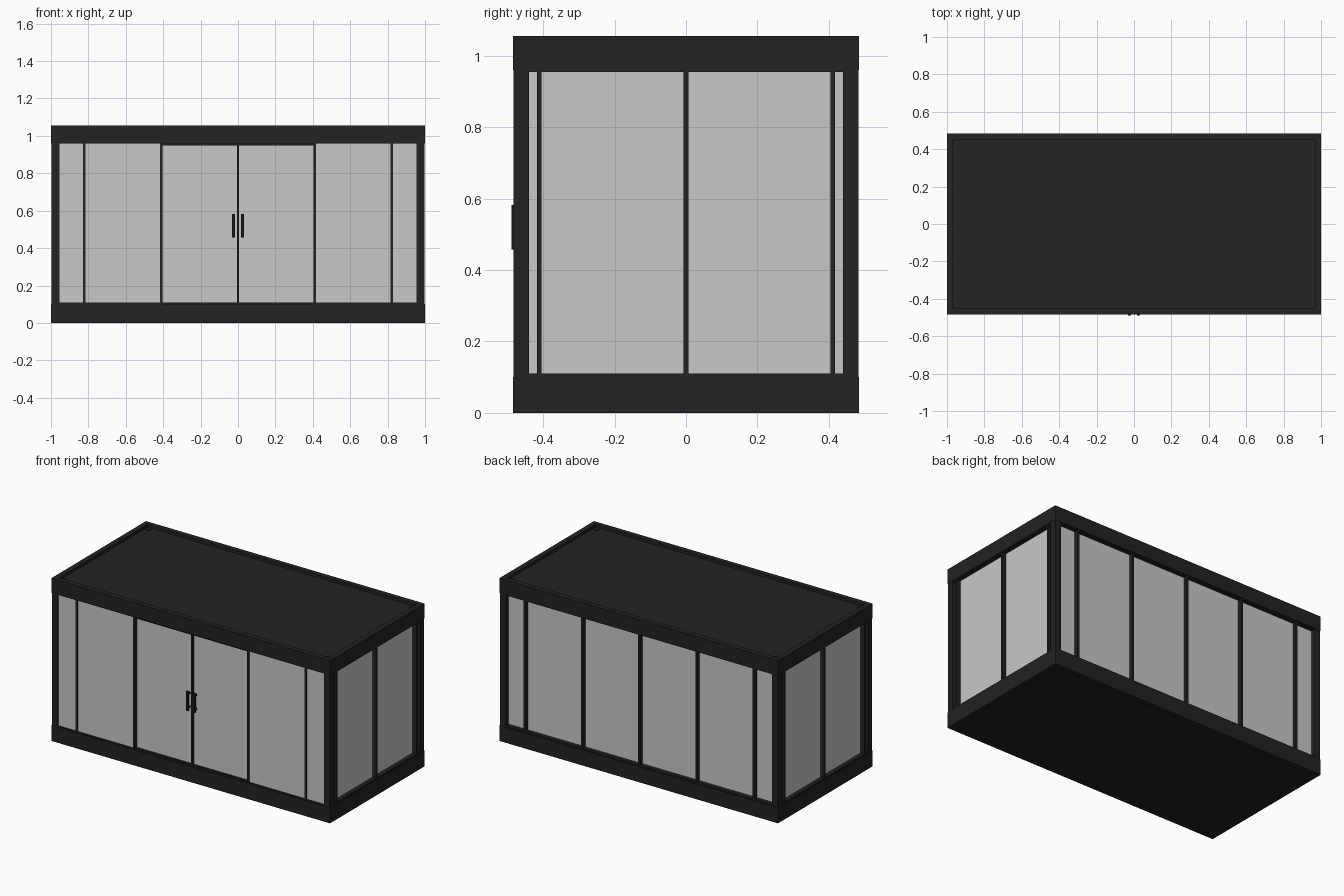
import bpy, bmesh, math
from mathutils import Matrix, Vector

if "Cube" in bpy.data.objects:
    bpy.data.objects.remove(bpy.data.objects["Cube"])

HX, HY, H = 1.0, 0.485, 1.055      # half length, half depth, height
Z0, Z1 = 0.10, 0.96                # wall opening between base and header
POST = 0.045


def material(name, rgb):
    m = bpy.data.materials.new(name)
    m.diffuse_color = (*rgb, 1)
    m.use_nodes = True
    m.node_tree.nodes["Principled BSDF"].inputs["Base Color"].default_value = m.diffuse_color
    return m


FRAME = material("charcoal frame", (0.016, 0.016, 0.016))
DARK = material("black hardware", (0.010, 0.010, 0.010))
GLASS = material("pale grey glass", (0.57, 0.58, 0.57))


def make(name, bm, mat):
    me = bpy.data.meshes.new(name)
    bm.to_mesh(me)
    bm.free()
    me.materials.append(mat)
    ob = bpy.data.objects.new(name, me)
    bpy.context.collection.objects.link(ob)
    return ob


def add_box(bm, x, y, z):
    size = Vector((x[1] - x[0], y[1] - y[0], z[1] - z[0]))
    mid = Vector((sum(x) / 2, sum(y) / 2, sum(z) / 2))
    bmesh.ops.create_cube(bm, size=1, matrix=Matrix.Translation(mid) @ Matrix.Diagonal((*size, 1)))


def boxes(name, mat, items):
    bm = bmesh.new()
    for it in items:
        add_box(bm, *it)
    return make(name, bm, mat)


def ring(name, z, w):
    """Rectangular frame of four beams around the footprint."""
    items = [((-HX, HX), (s * HY - w * (s > 0), s * HY + w * (s < 0)), z) for s in (-1, 1)]
    items += [((s * HX - w * (s > 0), s * HX + w * (s < 0)), (-HY + w, HY - w), z) for s in (-1, 1)]
    return boxes(name, FRAME, items)


def wall(name, angle, dist, half, marks, glass_in, bar_in):
    """Glazed wall: built facing -y, then turned into place."""
    inner = half - POST
    y = -dist
    bars = [((m - 0.0065, m + 0.0065), (y + bar_in, y + glass_in + 0.02), (Z0, Z1)) for m in marks]
    bars += [((-inner, inner), (y + bar_in, y + glass_in + 0.02), z)
             for z in ((Z0, Z0 + 0.01), (Z1 - 0.006, Z1))]
    parts = [boxes(name + "_mullions", FRAME, bars),
             boxes(name + "_glass", GLASS,
                   [((-inner, inner), (y + glass_in, y + glass_in + 0.008), (Z0, Z1))])]
    for p in parts:
        p.data.transform(Matrix.Rotation(angle, 4, 'Z'))


# Base, header and corner posts
ring("base_frame", (0, Z0), 0.033)
ring("header_frame", (Z1, H), 0.033)
boxes("floor", FRAME, [((-0.967, 0.967), (-0.452, 0.452), (0.006, 0.095))])
boxes("roof_panel", FRAME, [((-0.967, 0.967), (-0.452, 0.452), (Z1 + 0.005, H - 0.018))])
boxes("corner_posts", FRAME,
      [(tuple(sorted((sx * (HX - POST), sx * (HX - 0.002)))),
        tuple(sorted((sy * (HY - POST), sy * (HY - 0.002)))), (Z0, Z1))
       for sx in (-1, 1) for sy in (-1, 1)])

# Back and side walls with deep mullions
wall("back_wall", math.pi, HY, HX, (-0.822, -0.41, 0, 0.41, 0.822), 0.030, 0.004)
wall("right_wall", math.pi / 2, HX, HY, (-0.411, 0, 0.411), 0.030, 0.004)
wall("left_wall", -math.pi / 2, HX, HY, (-0.411, 0, 0.411), 0.030, 0.004)

# Front fixed side panels, nearly flush
F = -HY
fixed_glass, fixed_bars = [], []
for s in (-1, 1):
    x = tuple(sorted((s * 0.41, s * (HX - POST))))
    fixed_glass.append((x, (F + 0.009, F + 0.016), (Z0, Z1)))
    fixed_bars.append((x, (F + 0.003, F + 0.03), (Z0, Z0 + 0.008)))
    for m in (0.41, 0.822):
        fixed_bars.append(((s * m - 0.0065, s * m + 0.0065), (F + 0.003, F + 0.04), (Z0, Z1)))
boxes("front_fixed_glass", GLASS, fixed_glass)
boxes("front_fixed_mullions", FRAME, fixed_bars)

# Front double doors, set back a little
boxes("door_glass", GLASS, [((-0.41, 0.41), (F + 0.024, F + 0.032), (Z0, Z1))])
boxes("door_frames", FRAME,
      [((-0.0065, 0.0065), (F + 0.012, F + 0.04), (Z0, Z1)),
       ((-0.41, 0.41), (F + 0.012, F + 0.04), (Z0, Z0 + 0.01)),
       ((-0.41, 0.41), (F + 0.012, F + 0.04), (Z1 - 0.01, Z1))])

# Door pulls: bar with two stand-offs
for side, s in (("left", -1), ("right", 1)):
    c = s * 0.024
    items = [((c - 0.008, c + 0.008), (F - 0.004, F + 0.007), (0.457, 0.582))]
    items += [((c - 0.005, c + 0.005), (F + 0.005, F + 0.025), (z - 0.006, z + 0.006)) for z in (0.475, 0.565)]
    boxes(side + "_door_handle", DARK, items)

# Roof drain caps in the corners
bm = bmesh.new()
for sx in (-1, 1):
    for sy in (-1, 1):
        bmesh.ops.create_cone(bm, cap_ends=True, segments=16, radius1=0.016, radius2=0.016, depth=0.008,
                              matrix=Matrix.Translation((sx * 0.943, sy * 0.432, H - 0.015)))
make("roof_drain_caps", bm, FRAME)
